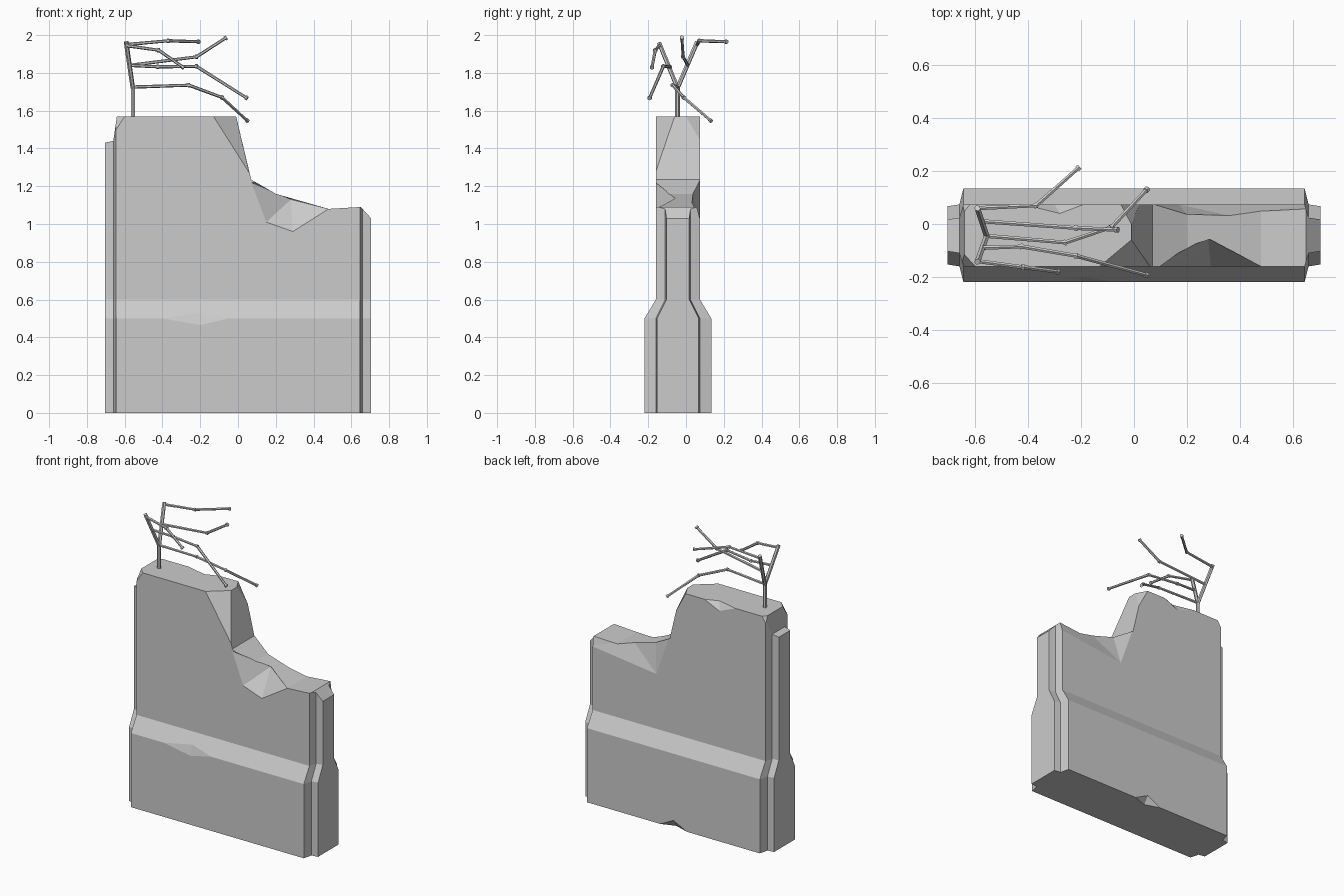
import bpy, bmesh
from mathutils import Vector

if "Cube" in bpy.data.objects:
    bpy.data.objects.remove(bpy.data.objects["Cube"])

YC = -0.043  # centre line of the wall


def make_object(name, bm):
    bmesh.ops.recalc_face_normals(bm, faces=bm.faces)
    me = bpy.data.meshes.new(name)
    bm.to_mesh(me)
    bm.free()
    ob = bpy.data.objects.new(name, me)
    bpy.context.collection.objects.link(ob)
    return ob


def loft(name, rings):
    bm = bmesh.new()
    vs = [[bm.verts.new(p) for p in r] for r in rings]
    for a, b in zip(vs, vs[1:]):
        for i in range(len(a)):
            j = (i + 1) % len(a)
            bm.faces.new((a[i], a[j], b[j], b[i]))
    bm.faces.new(vs[0])
    bm.faces.new(vs[-1])
    return make_object(name, bm)


def hull(points):
    bm = bmesh.new()
    for p in points:
        bm.verts.new(p)
    r = bmesh.ops.convex_hull(bm, input=bm.verts)
    junk = {g for g in r["geom_interior"] + r["geom_unused"]
            if isinstance(g, bmesh.types.BMVert)}
    bmesh.ops.delete(bm, geom=list(junk), context='VERTS')
    return make_object("cutter", bm)


def section(z, half, inner, pilaster):
    q = [(0.645, half), (0.66, inner), (0.705, pilaster)]
    ring = [(x, y) for x, y in q]
    ring += [(x, -y) for x, y in reversed(q)]
    ring += [(-x, -y) for x, y in q]
    ring += [(-x, y) for x, y in reversed(q)]
    return [(x, y + YC, z) for x, y in ring]


# Wall with wide foot and end pilasters
wide, slim = (0.177, 0.117, 0.11), (0.117, 0.067, 0.06)
wall = loft("broken_wall", [section(0, *wide), section(0.5, *wide),
                            section(0.6, *slim), section(1.57, *slim)])

# Broken step and lowered pilaster top
step = [(-0.066, 1.8), (-0.01, 1.57), (0.07, 1.235), (0.2, 1.16), (0.48, 1.08),
        (0.65, 1.09), (0.8, 0.926), (0.8, 1.8)]
left = [(-0.8, 1.41), (-0.66, 1.44), (-0.64, 1.58), (-0.64, 1.8), (-0.8, 1.8)]
cutters = [loft("cutter", [[(x, y, z) for x, z in prof] for y in (-0.5, 0.5)])
           for prof in (step, left)]

# Chips knocked out of the edges
F, B = -0.16, 0.074
chips = [
    [(0.07, F, 1.22), (0.15, F, 1.01), (0.29, F, 0.96), (0.48, F, 1.08),
     (0.28, -0.05, 1.13), (0.07, -0.3, 1.3), (0.48, -0.3, 1.3), (0.28, -0.3, 0.96)],
    [(-0.13, F, 1.57), (-0.01, -0.06, 1.57), (0, F, 1.41), (0.06, F, 1.27),
     (0.15, -0.3, 1.7)],
    [(-0.05, B, 1.57), (-0.01, 0, 1.57), (0.02, B, 1.44), (0.15, 0.2, 1.7)],
    [(-0.42, B, 1.57), (-0.28, 0.04, 1.57), (-0.19, B, 1.57), (-0.3, B, 1.52),
     (-0.3, 0.2, 1.7)],
    [(0.07, B, 1.25), (0.17, B, 0.97), (0.66, B, 1.03), (0.2, 0.035, 1.17),
     (0.37, 0.03, 1.12), (0.66, 0.055, 1.1), (0.07, 0.25, 1.4), (0.8, 0.25, 1.2)],
    [(-0.6, F, 1.57), (-0.645, F, 1.5), (-0.655, -0.1, 1.57), (-0.8, -0.3, 1.7)],
    [(-0.62, B, 1.57), (-0.645, B, 1.53), (-0.655, 0.03, 1.57), (-0.8, 0.3, 1.7)],
    [(-0.4, -0.22, 0.5), (-0.2, -0.22, 0.465), (-0.05, -0.22, 0.5),
     (-0.2, -0.2, 0.533), (-0.2, -0.4, 0.55)],
    [(0.1, 0.134, 0), (-0.1, 0.134, 0), (0, 0.134, 0.05), (0, 0.1, 0),
     (0, 0.3, -0.1)],
]
cutters += [hull(c) for c in chips]

for c in cutters:
    m = wall.modifiers.new("cut", 'BOOLEAN')
    m.operation, m.solver, m.object = 'DIFFERENCE', 'EXACT', c
bpy.context.view_layer.update()
dg = bpy.context.evaluated_depsgraph_get()
cut_mesh = bpy.data.meshes.new_from_object(wall.evaluated_get(dg))
wall.modifiers.clear()
wall.data = cut_mesh
for c in cutters:
    bpy.data.objects.remove(c)


# Bent reinforcement bars
def bar(bm, a, b, r1, r2, sides=6):
    a, b = Vector(a), Vector(b)
    d = b - a
    mat = d.to_track_quat('Z', 'Y').to_matrix().to_4x4()
    mat.translation = (a + b) / 2
    bmesh.ops.create_cone(bm, cap_ends=True, segments=sides, radius1=r1,
                          radius2=r2, depth=d.length, matrix=mat)


fork = (-0.557, -0.045, 1.72)
bm = bmesh.new()
bar(bm, (-0.557, -0.045, 1.5), fork, 0.012, 0.012)
for tip in ((-0.592, -0.143, 1.96), (-0.592, 0.06, 1.965)):
    bar(bm, fork, tip, 0.012, 0.012)
make_object("bar_trunk", bm)

rods = [
    [(-0.59, 0.06, 1.95), (-0.37, 0.07, 1.97), (-0.21, 0.212, 1.965)],
    [(-0.595, -0.14, 1.945), (-0.42, -0.163, 1.92), (-0.29, -0.18, 1.83)],
    [(-0.572, 0.01, 1.84), (-0.22, -0.015, 1.885), (-0.065, -0.022, 1.985)],
    [(-0.572, -0.09, 1.84), (-0.425, -0.085, 1.832), (-0.22, -0.12, 1.835),
     (0.045, -0.192, 1.668)],
    [(-0.557, -0.045, 1.725), (-0.26, -0.07, 1.735), (-0.085, -0.012, 1.67),
     (0.048, 0.13, 1.548)],
]
for n, path in enumerate(rods):
    bm = bmesh.new()
    for a, b in zip(path, path[1:]):
        bar(bm, a, b, 0.009, 0.008)
        d = (Vector(b) - Vector(a)).normalized() * 0.006
        bar(bm, Vector(b) - d, Vector(b) + d, 0.012, 0.012)  # knob
    make_object(f"bent_rod_{n + 1}", bm)
